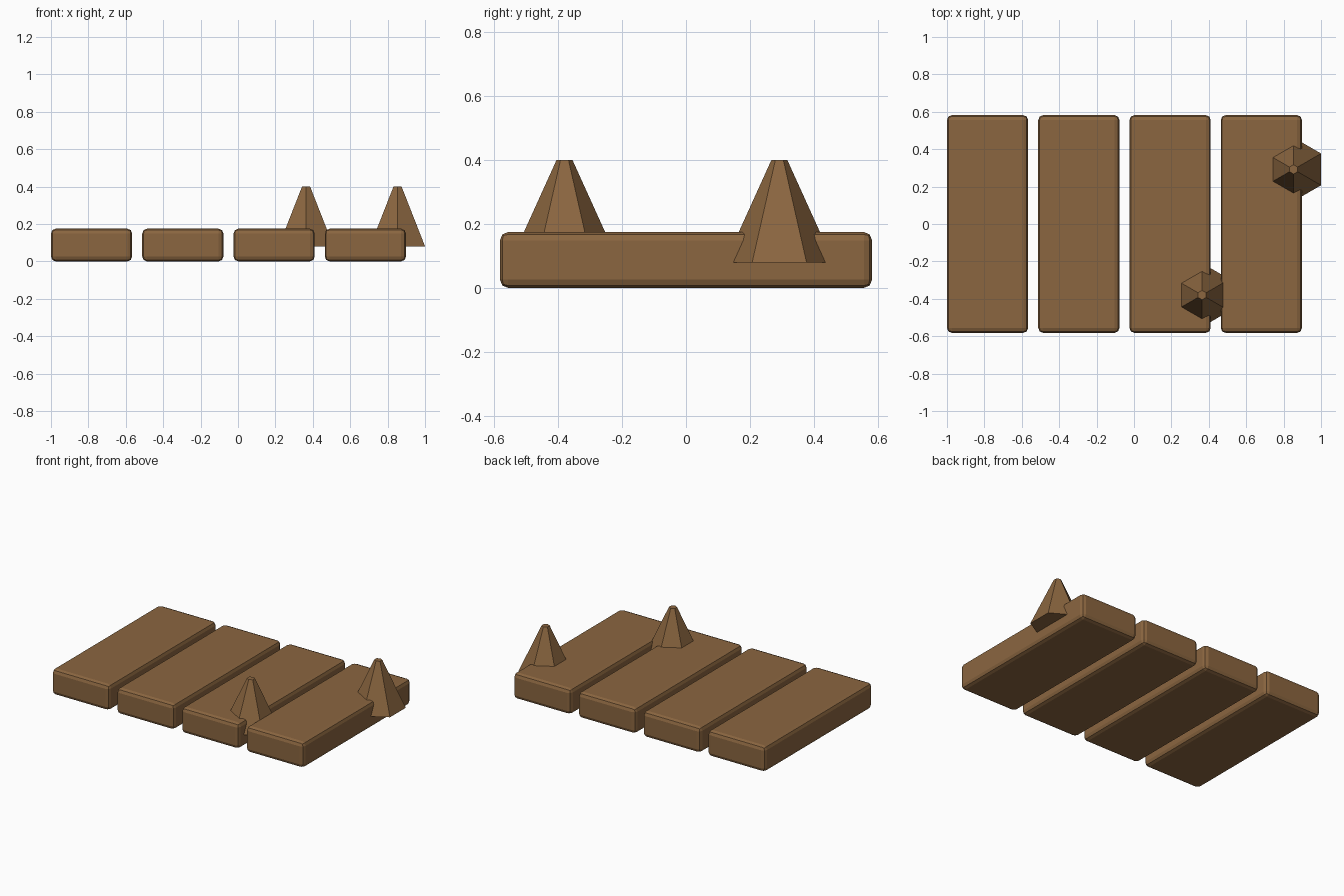
import bpy
import bmesh
from mathutils import Matrix

default = bpy.data.objects.get("Cube")
if default:
    bpy.data.objects.remove(default, do_unlink=True)

wood = bpy.data.materials.new("brown_wood")
wood.use_nodes = True
colour = (0.258, 0.133, 0.051, 1)
wood.diffuse_color = colour
wood.node_tree.nodes["Principled BSDF"].inputs["Base Color"].default_value = colour


def add_object(name, bm, location):
    mesh = bpy.data.meshes.new(name)
    bm.to_mesh(mesh)
    bm.free()
    mesh.materials.append(wood)
    obj = bpy.data.objects.new(name, mesh)
    obj.location = location
    bpy.context.collection.objects.link(obj)
    return obj


# Four planks side by side with rounded edges
WIDTH, LENGTH, HEIGHT, PITCH = 0.434, 1.164, 0.175, 0.488
for i in range(4):
    bm = bmesh.new()
    bmesh.ops.create_cube(bm, size=1, matrix=Matrix.Diagonal((WIDTH, LENGTH, HEIGHT, 1)))
    plank = add_object(f"plank_{i + 1}", bm, (-1 + WIDTH / 2 + i * PITCH, 0, HEIGHT / 2))
    bevel = plank.modifiers.new("rounded_edges", "BEVEL")
    bevel.width = 0.026
    bevel.segments = 2

# Six-sided blunt spikes sunk into the planks, corners pointing along y
BASE, TOP = 0.08, 0.40
for name, x, y in (("front_spike", 0.364, -0.38), ("back_spike", 0.853, 0.292)):
    bm = bmesh.new()
    bmesh.ops.create_cone(bm, cap_ends=True, segments=6, radius1=0.17,
                          radius2=0.025, depth=TOP - BASE)
    # Turn the hexagon so that one corner faces the front
    front = min(bm.verts, key=lambda v: v.co.y)
    if abs(front.co.x) > 0.01:
        bmesh.ops.rotate(bm, verts=bm.verts, matrix=Matrix.Rotation(0.5236, 3, "Z"))
    add_object(name, bm, (x, y, (BASE + TOP) / 2))
